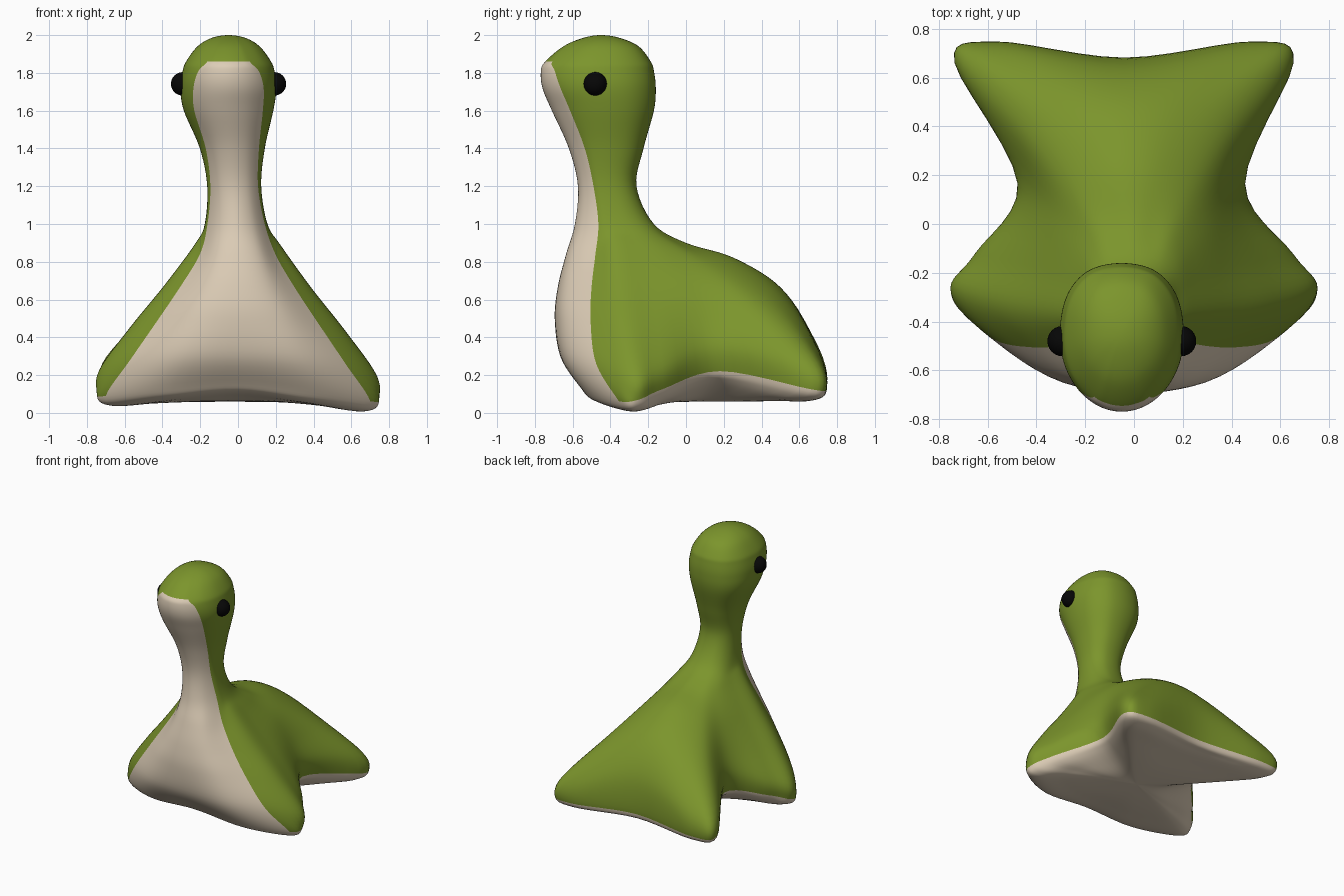
import bpy, bmesh
from math import sin, cos, radians
from mathutils import Vector

if "Cube" in bpy.data.objects:
    bpy.data.objects.remove(bpy.data.objects["Cube"], do_unlink=True)


def make_material(name, color, roughness):
    mat = bpy.data.materials.new(name)
    mat.use_nodes = True
    mat.diffuse_color = (*color, 1)
    bsdf = mat.node_tree.nodes["Principled BSDF"]
    bsdf.inputs["Base Color"].default_value = (*color, 1)
    bsdf.inputs["Roughness"].default_value = roughness
    return mat


green = make_material("leaf green", (0.2, 0.3, 0.025), 0.8)
cream = make_material("warm cream", (0.72, 0.61, 0.47), 0.8)
black = make_material("eye black", (0.002, 0.002, 0.002), 0.5)

STEPS = 6          # surface divisions between neighbouring guide points
SEAM = 2           # guide index of the seam between cream chest and green side
HALF = 8           # guides from the front centre to the back centre

# Head and neck rings: height, centre x, front y, back y, half width, seam angle
neck_rings = [
    (1.985, -.05, -.545, -.35, .09, -62),
    (1.94, -.05, -.65, -.25, .165, -62),
    (1.86, -.05, -.745, -.187, .225, -60),
    (1.81, -.05, -.768, -.17, .243, -49),
    (1.72, -.05, -.76, -.16, .254, -43),
    (1.6, -.05, -.71, -.17, .237, -40),
    (1.4, -.03, -.62, -.225, .172, -35),
    (1.2, -.02, -.572, -.262, .143, -28),
    (1.0, -.01, -.588, -.17, .166, -24),
]

# Body guides for one side, each running from the neck base to the lower rim
body_guides = {
    "chest_centre": [(0, -.635, .84), (0, -.678, .67), (0, -.695, .5),
                     (0, -.665, .3), (0, -.57, .16)],
    "chest_side": [(.12, -.6, .84), (.17, -.64, .67), (.24, -.655, .5),
                   (.32, -.635, .29), (.4, -.53, .12)],
    "seam": [(.2, -.48, .84), (.3, -.5, .67), (.42, -.505, .49),
             (.57, -.475, .27), (.7, -.355, .075)],
    "front_flipper": [(.225, -.38, .89), (.385, -.36, .67), (.57, -.33, .44),
                      (.735, -.28, .21), (.74, -.25, .085)],
    "flipper_rear": [(.22, -.25, .88), (.365, -.19, .675), (.51, -.15, .47),
                     (.64, -.125, .26), (.64, -.12, .14)],
    "waist": [(.2, -.12, .87), (.32, .02, .7), (.41, .11, .52),
              (.465, .16, .36), (.445, .18, .23)],
    "back_flipper": [(.15, -.04, .88), (.26, .17, .75), (.43, .4, .55),
                     (.66, .63, .28), (.69, .655, .14)],
    "flipper_back": [(.08, -.01, .89), (.13, .24, .8), (.25, .49, .62),
                     (.49, .71, .31), (.53, .745, .13)],
    "spine": [(0, 0, .9), (0, .255, .82), (0, .5, .665),
              (0, .65, .43), (0, .68, .15)],
}


def neck_point(ring, guide):
    """Point on a ring that is oval in front and squarer at the back."""
    z, cx, front, back, width, seam = ring
    if guide <= SEAM:
        angle = -90 + (seam + 90) * guide / SEAM
    else:
        angle = seam + (90 - seam) * (guide - SEAM) / (HALF - SEAM)
    c, s = max(0, cos(radians(angle))), sin(radians(angle))
    if s > 0:
        c, s = c ** .85, s ** .85
    return Vector((width * c, (front + back) / 2 + (back - front) / 2 * s, z)), cx


def full_guide(index):
    """Guide curve from crown to belly; indices past HALF are mirrored."""
    side = 1 if index <= HALF else -1
    guide = index if side == 1 else 2 * HALF - index
    points = [Vector((-.05, -.45, 2))]
    for ring in neck_rings:
        p, cx = neck_point(ring, guide)
        points.append(Vector((cx + side * p.x, p.y, p.z)))
    for x, y, z in list(body_guides.values())[guide]:
        lean = .04 * max(0, min(1, y / .6))
        points.append(Vector((side * x - lean, y, z - .02 * side * x)))
    # Underside rolls below the rim, then runs in to the belly centre
    rim, belly = points[-1], Vector((0, .03, .06))
    sole = rim.z - .05
    for inward, settle in ((.1, 0), (.35, .5), (.65, .9)):
        p = rim.lerp(belly, inward)
        p.z = sole + (belly.z - sole) * settle
        points.append(p)
    return points + [belly]


def spline(a, b, c, d, t):
    return 0.5 * (2 * b + (c - a) * t + (2 * a - 5 * b + 4 * c - d) * t * t
                  + (3 * b - a - 3 * c + d) * t ** 3)


guides = [full_guide(i) for i in range(2 * HALF)]
count = len(guides)
last = len(guides[0]) - 1
LIP = 3                               # ring where the cream muzzle begins
RIM = len(neck_rings) + 5             # ring where the underside begins


def smooth_guide(index):
    """Spline along a guide, passing over both poles to the opposite guide."""
    own, far = guides[index], guides[(index + HALF) % count]
    pts = [far[1]] + own + [far[last - 1]]
    out = []
    for k in range(last):
        out += [spline(*pts[k:k + 4], s / STEPS) for s in range(STEPS)]
    return out + [own[-1]]


columns = [smooth_guide(i) for i in range(count)]
rows = len(columns[0])


def build_body():
    bm = bmesh.new()
    grid = []
    for i in range(count):
        near = [columns[(i + k) % count] for k in (-1, 0, 1, 2)]
        for s in range(STEPS):
            grid.append([bm.verts.new(spline(*(c[r] for c in near), s / STEPS))
                         for r in range(rows)])
    around = len(grid)
    for i in range(around):
        right = grid[(i + 1) % around]
        chest = i < SEAM * STEPS or i >= around - SEAM * STEPS
        for r in range(rows - 1):
            face = bm.faces.new((grid[i][r], grid[i][r + 1], right[r + 1], right[r]))
            face.smooth = True
            under = r >= RIM * STEPS
            face.material_index = int(under or (chest and r >= LIP * STEPS))
    bmesh.ops.remove_doubles(bm, verts=bm.verts, dist=1e-5)
    bmesh.ops.recalc_face_normals(bm, faces=bm.faces)
    mesh = bpy.data.meshes.new("body")
    bm.to_mesh(mesh)
    bm.free()
    mesh.materials.append(green)
    mesh.materials.append(cream)
    body = bpy.data.objects.new("body", mesh)
    bpy.context.collection.objects.link(body)


build_body()

# Bead eyes on both sides of the head
for name, side in (("left_eye", 1), ("right_eye", -1)):
    bpy.ops.mesh.primitive_uv_sphere_add(
        segments=24, ring_count=16, radius=.062,
        location=(-.05 + side * .243, -.48, 1.742))
    eye = bpy.context.object
    eye.name = name
    eye.data.materials.append(black)
    bpy.ops.object.shade_smooth()
